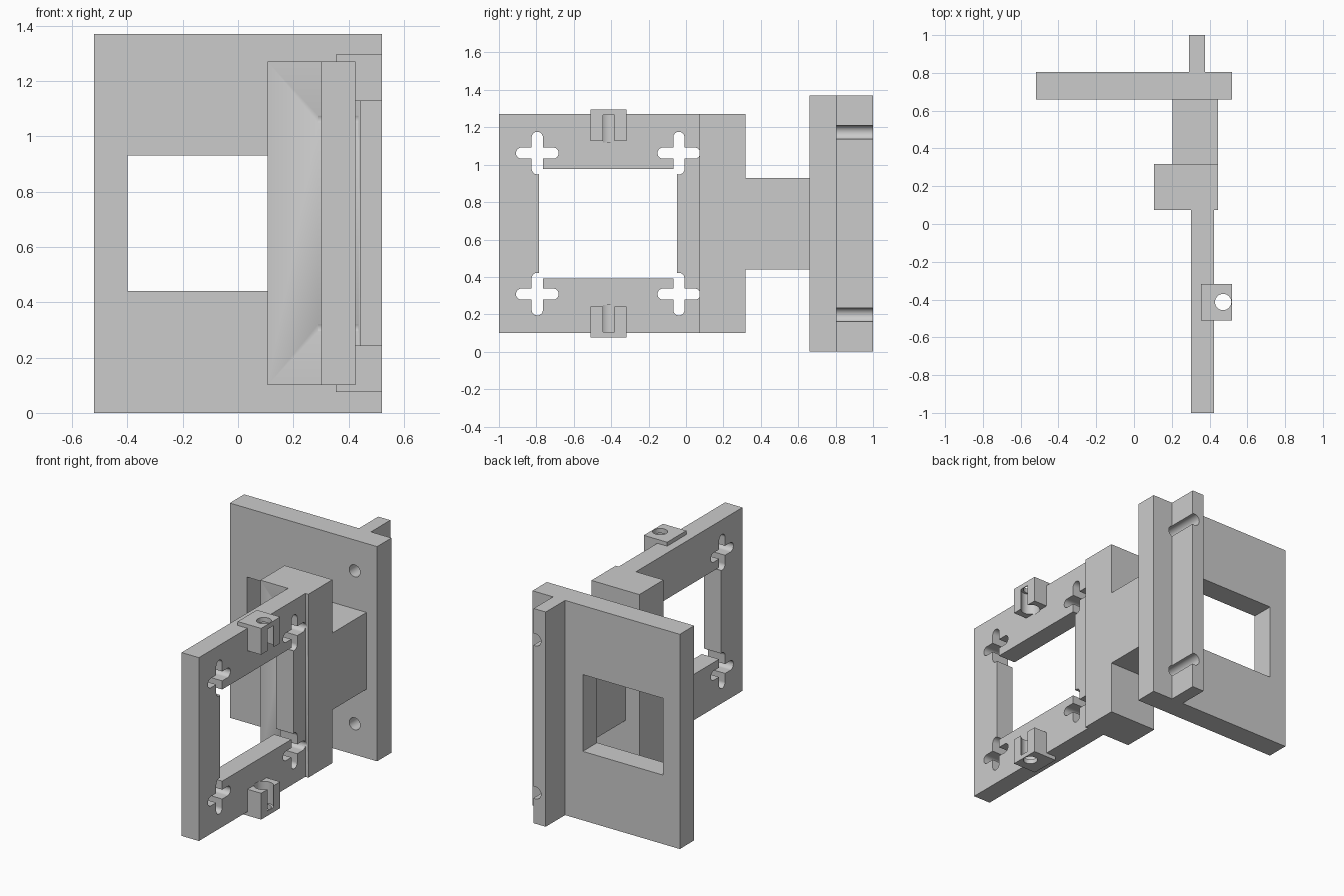
import bpy, math

if "Cube" in bpy.data.objects:
    bpy.data.objects.remove(bpy.data.objects["Cube"])

CUTTERS = []


def box(name, x, y, z):
    """Box from (min, max) ranges on each axis."""
    bpy.ops.mesh.primitive_cube_add(size=1)
    ob = bpy.context.object
    ob.name = name
    ob.location = [(r[0] + r[1]) / 2 for r in (x, y, z)]
    ob.scale = [r[1] - r[0] for r in (x, y, z)]
    bpy.ops.object.transform_apply(location=True, rotation=True, scale=True)
    return ob


def as_cutter(ob):
    ob.hide_render = True
    CUTTERS.append(ob)
    return ob


def box_cut(x, y, z):
    return as_cutter(box("cutter", x, y, z))


def rod_cut(axis, centre, r, length):
    rot = {'X': (0, math.pi / 2, 0), 'Y': (math.pi / 2, 0, 0), 'Z': (0, 0, 0)}[axis]
    bpy.ops.mesh.primitive_cylinder_add(vertices=48, radius=r, depth=length,
                                        location=centre, rotation=rot)
    bpy.ops.object.transform_apply(location=True, rotation=True, scale=True)
    return as_cutter(bpy.context.object)


def cut(ob, cutters):
    bpy.context.view_layer.objects.active = ob
    for c in cutters:
        m = ob.modifiers.new("cut", 'BOOLEAN')
        m.operation, m.solver, m.object = 'DIFFERENCE', 'EXACT', c
        bpy.ops.object.modifier_apply(modifier=m.name)


MID = 0.685  # mirror height of the whole bracket

# Main solid parts
plate = box("back_plate", (-0.52, 0.52), (0.66, 0.805), (0, 1.37))
rib = box("back_rib", (0.29, 0.375), (0.805, 1.0), (0, 1.37))
arm = box("connecting_arm", (0.205, 0.445), (0.318, 0.66), (0.44, 0.93))
block = box("frame_block", (0.107, 0.445), (0.073, 0.318), (0.10, 1.27))
panel = box("frame_panel", (0.302, 0.424), (-1.0, 0.073), (0.10, 1.27))

# Square opening in the plate, and screw bores that also groove the rib
bores = [rod_cut('Y', (0.362, 0.83, MID + s * 0.488), 0.0385, 0.6) for s in (-1, 1)]
cut(plate, [box_cut((-0.40, 0.165), (0.5, 0.9), (0.44, 0.93))] + bores)
cut(rib, bores)

# Window and four cross-shaped adjustment slots with round ends
cut(panel, [box_cut((0.2, 0.5), (-0.785, -0.048), (0.392, 0.977))])
X0, X1, W, L = 0.29, 0.436, 0.03, 0.084
for y in (-0.795, -0.038):
    for s in (-1, 1):
        z = MID + s * 0.377
        cross = [box_cut((X0, X1), (y - L, y + L), (z - W, z + W)),
                 box_cut((X0, X1), (y - W, y + W), (z - L, z + L))]
        for dy, dz in ((L, 0), (-L, 0), (0, L), (0, -L)):
            cross.append(rod_cut('X', ((X0 + X1) / 2, y + dy, z + dz), W, X1 - X0))
        cut(panel, cross)
        if y > -0.5:
            cut(block, cross)

# Rod clips above and below: through hole plus wider pocket breaking the side
for s, name in ((1, "upper_clip"), (-1, "lower_clip")):
    z = sorted((MID + s * 0.442, MID + s * 0.61))
    clip = box(name, (0.355, 0.52), (-0.51, -0.317), z)
    hole = rod_cut('Z', (0.472, -0.413, MID + s * 0.55), 0.043, 0.3)
    pocket = rod_cut('Z', (0.472, -0.413, MID + s * 0.5075), 0.057, 0.145)
    cut(clip, [hole, pocket])
    cut(panel, [pocket])

for c in CUTTERS:
    bpy.data.objects.remove(c, do_unlink=True)

# Smooth bores, sharp edges
for ob in bpy.context.scene.objects:
    bpy.ops.object.select_all(action='DESELECT')
    ob.select_set(True)
    bpy.context.view_layer.objects.active = ob
    bpy.ops.object.shade_smooth_by_angle(angle=math.radians(30))
